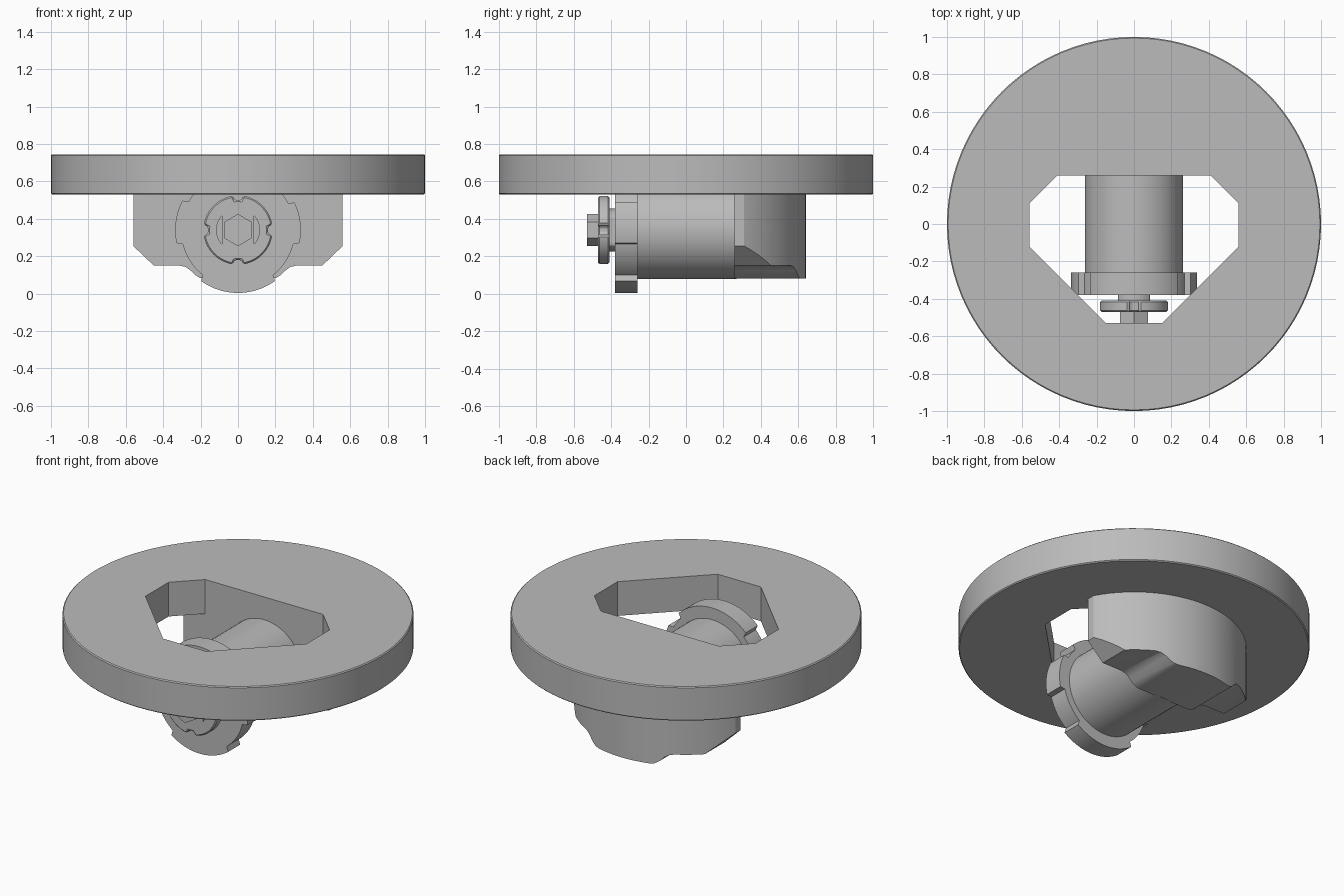
import bpy, bmesh, math
from mathutils import Vector

cube = bpy.data.objects.get("Cube")
if cube:
    bpy.data.objects.remove(cube, do_unlink=True)

grey = bpy.data.materials.new("plain grey")
grey.use_nodes = True
COLOUR = (0.5, 0.5, 0.5, 1)
grey.diffuse_color = COLOUR
grey.node_tree.nodes["Principled BSDF"].inputs["Base Color"].default_value = COLOUR

AXLE_Z = 0.34


def prism(name, pts, start, end, axis="Y"):
    """Extrude a flat outline: (x, z) along Y, or (x, y) along Z."""
    def place(p, d):
        return Vector((p[0], d, p[1])) if axis == "Y" else Vector((p[0], p[1], d))
    bm = bmesh.new()
    low = [bm.verts.new(place(p, start)) for p in pts]
    high = [bm.verts.new(place(p, end)) for p in pts]
    bm.faces.new(low)
    bm.faces.new(high[::-1])
    for i in range(len(pts)):
        j = (i + 1) % len(pts)
        bm.faces.new((low[i], high[i], high[j], low[j]))
    bmesh.ops.recalc_face_normals(bm, faces=bm.faces)
    mesh = bpy.data.meshes.new(name)
    bm.to_mesh(mesh)
    bm.free()
    mesh.materials.append(grey)
    ob = bpy.data.objects.new(name, mesh)
    bpy.context.collection.objects.link(ob)
    return ob


def activate(ob):
    bpy.ops.object.select_all(action="DESELECT")
    ob.select_set(True)
    bpy.context.view_layer.objects.active = ob


def combine(ob, cutter, operation):
    mod = ob.modifiers.new("cut", "BOOLEAN")
    mod.object, mod.operation, mod.solver = cutter, operation, "EXACT"
    activate(ob)
    bpy.ops.object.modifier_apply(modifier=mod.name)
    bpy.data.objects.remove(cutter, do_unlink=True)


def bevel(ob, width):
    mod = ob.modifiers.new("edge", "BEVEL")
    mod.width, mod.segments = width, 1
    mod.limit_method, mod.angle_limit = "ANGLE", math.radians(60)
    activate(ob)
    bpy.ops.object.modifier_apply(modifier=mod.name)


def ring(radius, n, z=0.0, turn=0.0):
    """Outline whose radius is a number or a function of the angle in degrees."""
    pts = []
    for i in range(n):
        deg = 360 * i / n + turn
        r = radius(deg) if callable(radius) else radius
        a = math.radians(deg)
        pts.append((r * math.cos(a), z + r * math.sin(a)))
    return pts


def mirrored(half):
    """Complete an outline listed on the +x side only."""
    return half + [(-x, y) for x, y in reversed(half)]


# Large disc with the angular opening
disc = prism("disc", ring(1.0, 96), 0.53, 0.745, "Z")
bevel(disc, 0.006)
opening = mirrored([(0.15, -0.53), (0.56, -0.12), (0.56, 0.11), (0.41, 0.26)])
combine(disc, prism("opening_cutter", opening, 0.4, 0.9, "Z"), "DIFFERENCE")

# Mounting block with rounded back
outline = mirrored([(0.56, 0.535), (0.56, 0.255), (0.45, 0.15), (0.31, 0.15),
                    (0.28, 0.143), (0.255, 0.125), (0.23, 0.1), (0.205, 0.085),
                    (0.18, 0.08)])
block = prism("mounting_block", outline, 0.26, 0.8)
combine(block, prism("back_cutter", ring(0.64, 96), -0.1, 0.9, "Z"), "INTERSECT")

# Barrel
barrel = prism("barrel", ring(0.262, 64, AXLE_Z), -0.27, 0.27)


# Collar with raised lugs
def collar_radius(deg):
    side = abs((deg + 180) % 360 - 180)
    height = math.degrees(math.asin(math.sin(math.radians(deg))))
    raised = -13 <= height <= 28 or height >= 45 or height <= -53
    return 0.336 if raised and side <= 180 else 0.305


collar = prism("collar", ring(collar_radius, 180, AXLE_Z), -0.38, -0.26)

# Hub with two flat sides
hub_outline = [(max(-0.085, min(0.085, x)), z) for x, z in ring(0.115, 48, AXLE_Z)]
hub = prism("hub", hub_outline, -0.415, -0.375)


# Flange with four edge notches and two curved slots
def flange_radius(deg):
    off = abs((deg + 45) % 90 - 45)
    return 0.16 if off < 8.5 else 0.185


flange = prism("flange", ring(flange_radius, 120, AXLE_Z), -0.47, -0.41)
bevel(flange, 0.008)
for side in (-1, 1):
    arc = [(side * 0.115 * math.cos(a), AXLE_Z + 0.115 * math.sin(a))
           for a in [math.radians(-42 + 7 * i) for i in range(13)]]
    combine(flange, prism("slot_cutter", arc, -0.6, -0.3), "DIFFERENCE")

# Hexagonal bolt head
bolt = prism("bolt_head", ring(0.086, 6, AXLE_Z, 30), -0.53, -0.465)

# Smooth the round surfaces, keep the edges crisp
for ob in (disc, block, barrel, collar, hub, flange, bolt):
    activate(ob)
    bpy.ops.object.shade_smooth_by_angle(angle=math.radians(25))
